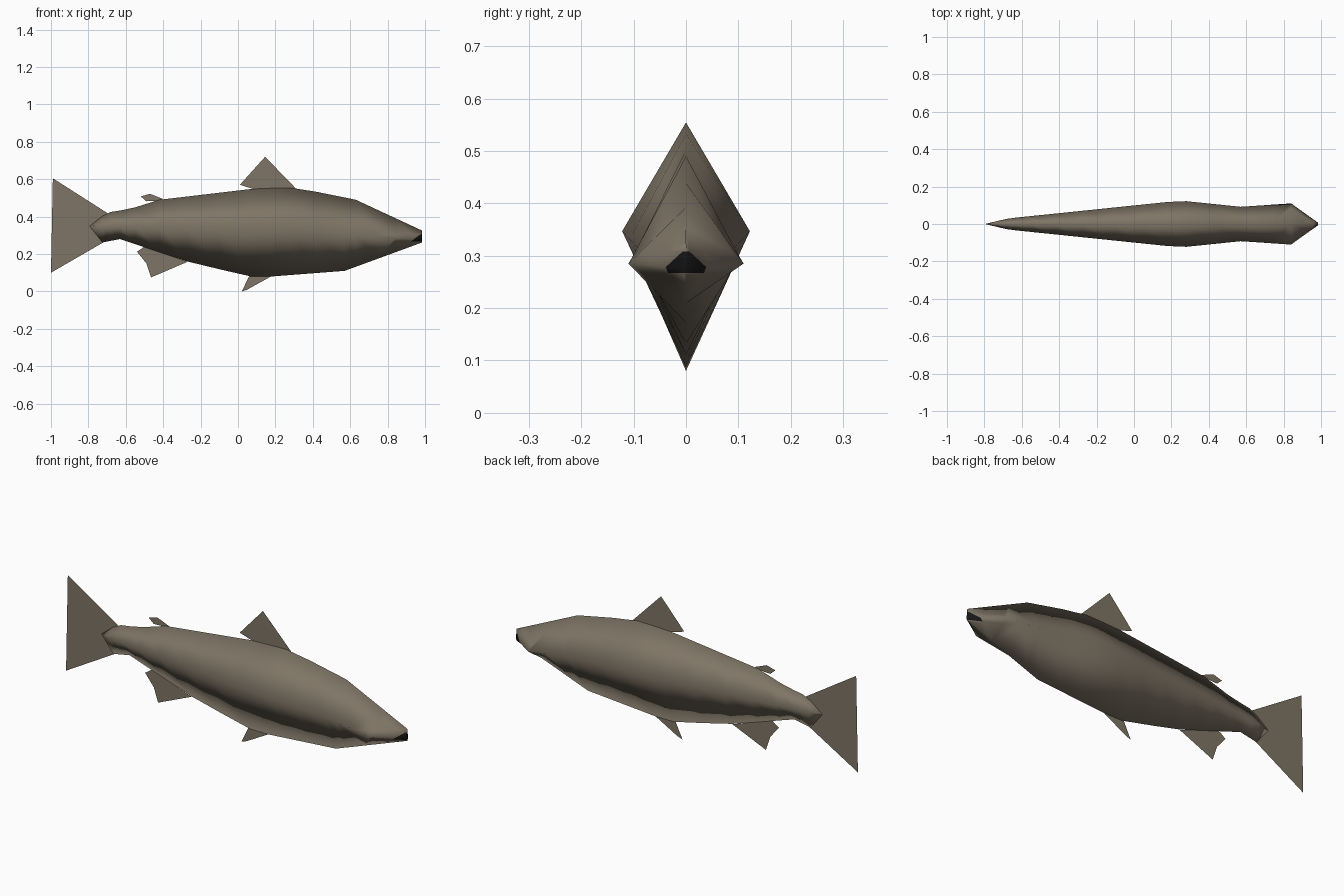
import bpy, bmesh
from mathutils import Vector

if "Cube" in bpy.data.objects:
    bpy.data.objects.remove(bpy.data.objects["Cube"])


def material(name, rgb):
    m = bpy.data.materials.new(name)
    m.diffuse_color = (*rgb, 1)
    m.use_nodes = True
    m.node_tree.nodes["Principled BSDF"].inputs["Base Color"].default_value = m.diffuse_color
    return m


SKIN = material("olive brown skin", (0.212, 0.178, 0.132))
FIN = material("fin brown", (0.212, 0.178, 0.132))
BLACK = material("mouth black", (0.008, 0.008, 0.008))


def add_object(name, bm, *mats):
    me = bpy.data.meshes.new(name)
    bm.to_mesh(me)
    bm.free()
    ob = bpy.data.objects.new(name, me)
    bpy.context.collection.objects.link(ob)
    for m in mats:
        me.materials.append(m)
    return ob


def lerp(profile, x):
    for (x0, v0), (x1, v1) in zip(profile, profile[1:]):
        if x <= x1:
            return v0 + (v1 - v0) * max(0, x - x0) / (x1 - x0)
    return profile[-1][1]


# Body profiles along x: back line, belly line, half width, flank height
BACK = [(-0.79, .352), (-0.70, .422), (-0.58, .44), (-0.42, .49), (0.09, .55),
        (0.31, .555), (0.63, .49), (0.985, .325)]
BELLY = [(-0.79, .345), (-0.725, .262), (-0.63, .28), (-0.27, .16), (0.06, .08),
         (0.18, .08), (0.57, .11), (0.985, .262)]
WIDTH = [(-0.79, 0.002), (-0.67, .03), (0.25, .125), (0.57, .092), (0.84, .11), (0.985, .006)]
FLANK = [(-0.79, .348), (0.25, .35), (0.84, .285), (0.985, .275)]
STATIONS = [-0.79, -0.725, -0.68, -0.63, -0.55, -0.42, -0.27, -0.1, 0.07, 0.18,
            0.28, 0.42, 0.57, 0.63, 0.74, 0.84, 0.92, 0.985]

# Body: lofted diamond sections
bm = bmesh.new()
rings = []
for x in STATIONS:
    w, zf = lerp(WIDTH, x), lerp(FLANK, x)
    rings.append([bm.verts.new(p) for p in (
        (x, 0, lerp(BACK, x)), (x, -w, zf), (x, 0, lerp(BELLY, x)), (x, w, zf))])
for a, b in zip(rings, rings[1:]):
    for i in range(4):
        j = (i + 1) % 4
        bm.faces.new((a[i], a[j], b[j], b[i]))
bm.faces.new(rings[0])
bm.faces.new(rings[-1])
bmesh.ops.recalc_face_normals(bm, faces=bm.faces)

# Mouth: cut the snout by planes and colour the enclosed faces
cuts = [(Vector((0.935, 0, .275)), Vector((0.6, 0, -0.8)).normalized()),
        (Vector((0, 0, .308)), Vector((0, 0, -1))),
        (Vector((0, 0, .267)), Vector((0, 0, 1)))]
for co, no in cuts:
    snout = [f for f in bm.faces if f.calc_center_median().x > 0.86]
    geom = set(snout) | {e for f in snout for e in f.edges} | {v for f in snout for v in f.verts}
    bmesh.ops.bisect_plane(bm, geom=list(geom), plane_co=co, plane_no=no)
for f in bm.faces:
    f.smooth = True
    c = f.calc_center_median()
    if c.x > 0.925 and .267 < c.z < .308 and c.x > 0.935 + (c.z - .275) * 1.15:
        f.material_index = 1
add_object("body", bm, SKIN, BLACK)


# Fins: flat sheets on the centre plane
def fin(name, pts):
    b = bmesh.new()
    f = b.faces.new([b.verts.new((x, 0, z)) for x, z in pts])
    bmesh.ops.triangulate(b, faces=[f])
    add_object(name, b, FIN)


fin("tail_fin", [(-1, .10), (-0.72, .262), (-0.66, .35), (-0.70, .42), (-0.99, .605), (-0.935, .34)])
fin("dorsal_fin", [(0.01, .57), (0.09, .545), (0.31, .55), (0.145, .72)])
fin("adipose_fin", [(-0.52, .508), (-0.49, .482), (-0.42, .485), (-0.40, .494), (-0.47, .522)])
fin("anal_fin", [(-0.54, .212), (-0.49, .15), (-0.465, .075), (-0.27, .158), (-0.50, .24)])
fin("pelvic_fin", [(0.02, 0), (0.05, .01), (0.18, .082), (0.06, .082)])
